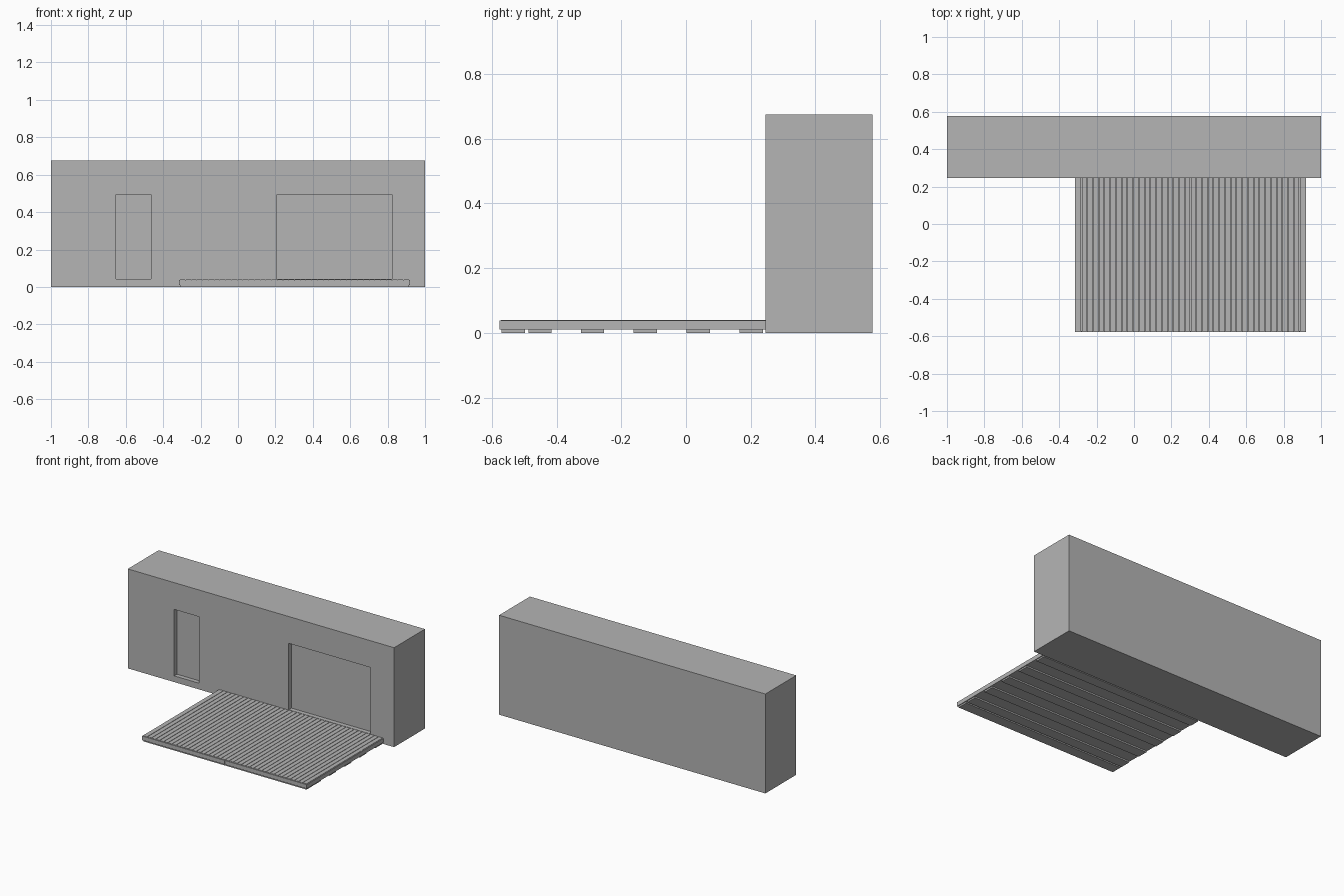
import bpy
import bmesh

cube = bpy.data.objects.get("Cube")
if cube:
    bpy.data.objects.remove(cube, do_unlink=True)

grey = bpy.data.materials.new("plain grey")
grey.use_nodes = True
colour = (0.46, 0.46, 0.46, 1)
grey.diffuse_color = colour
grey.node_tree.nodes["Principled BSDF"].inputs["Base Color"].default_value = colour


def add_object(name, bm):
    mesh = bpy.data.meshes.new(name)
    bmesh.ops.recalc_face_normals(bm, faces=bm.faces)
    bm.to_mesh(mesh)
    bm.free()
    mesh.materials.append(grey)
    obj = bpy.data.objects.new(name, mesh)
    bpy.context.scene.collection.objects.link(obj)
    return obj


def box(name, x, y, z):
    """Box from (low, high) ranges on each axis."""
    bm = bmesh.new()
    bmesh.ops.create_cube(bm, size=1)
    for v in bm.verts:
        v.co = [r[0] if c < 0 else r[1] for c, r in zip(v.co, (x, y, z))]
    return add_object(name, bm)


# Building block with a recessed door and a recessed wide window
FRONT, BACK = 0.246, 0.577
RECESS = 0.03
building = box("building", (-1, 1), (FRONT, BACK), (0, 0.675))
for name, x in (("door_opening", (-0.652, -0.466)), ("window_opening", (0.208, 0.824))):
    cutter = box(name + "_cutter", x, (FRONT - 0.1, FRONT + RECESS), (0.042, 0.493))
    cutter.hide_render = True
    cutter.hide_viewport = True
    cutter.display_type = 'WIRE'
    cut = building.modifiers.new(name, 'BOOLEAN')
    cut.operation = 'DIFFERENCE'
    cut.solver = 'EXACT'
    cut.object = cutter

# Deck: narrow boards running front to back over a thin base
LEFT, RIGHT, DECK_FRONT = -0.316, 0.92, -0.577
TRIM, BASE, TOP = 0.006, 0.01, 0.04
COUNT, GAP = 40, 0.003
inner_l, inner_r = LEFT + TRIM, RIGHT - TRIM
inner_f = DECK_FRONT + TRIM
pitch = (inner_r - inner_l + GAP) / COUNT

box("deck_base", (inner_l, inner_r), (inner_f, FRONT), (BASE, 0.018))
board = box("deck_boards", (inner_l, inner_l + pitch - GAP), (inner_f, FRONT), (0.018, TOP))
repeat = board.modifiers.new("repeat", 'ARRAY')
repeat.count = COUNT
repeat.use_relative_offset = False
repeat.use_constant_offset = True
repeat.constant_offset_displace = (pitch, 0, 0)

# Trim boards around the deck, the front one in two lengths
trim_z = (BASE, 0.038)
middle = 0.305
box("deck_trim_right", (LEFT, inner_l), (inner_f, FRONT), trim_z)
box("deck_trim_left", (inner_r, RIGHT), (inner_f, FRONT), trim_z)
box("deck_trim_front_right", (LEFT, middle - 0.001), (DECK_FRONT, inner_f), trim_z)
box("deck_trim_front_left", (middle + 0.001, RIGHT), (DECK_FRONT, inner_f), trim_z)

# Flat joists under the deck
for i, y in enumerate((-0.57, -0.487, -0.325, -0.162, 0.002, 0.166)):
    box(f"deck_joist_{i + 1}", (inner_l, inner_r), (y, y + 0.072), (0, BASE))
